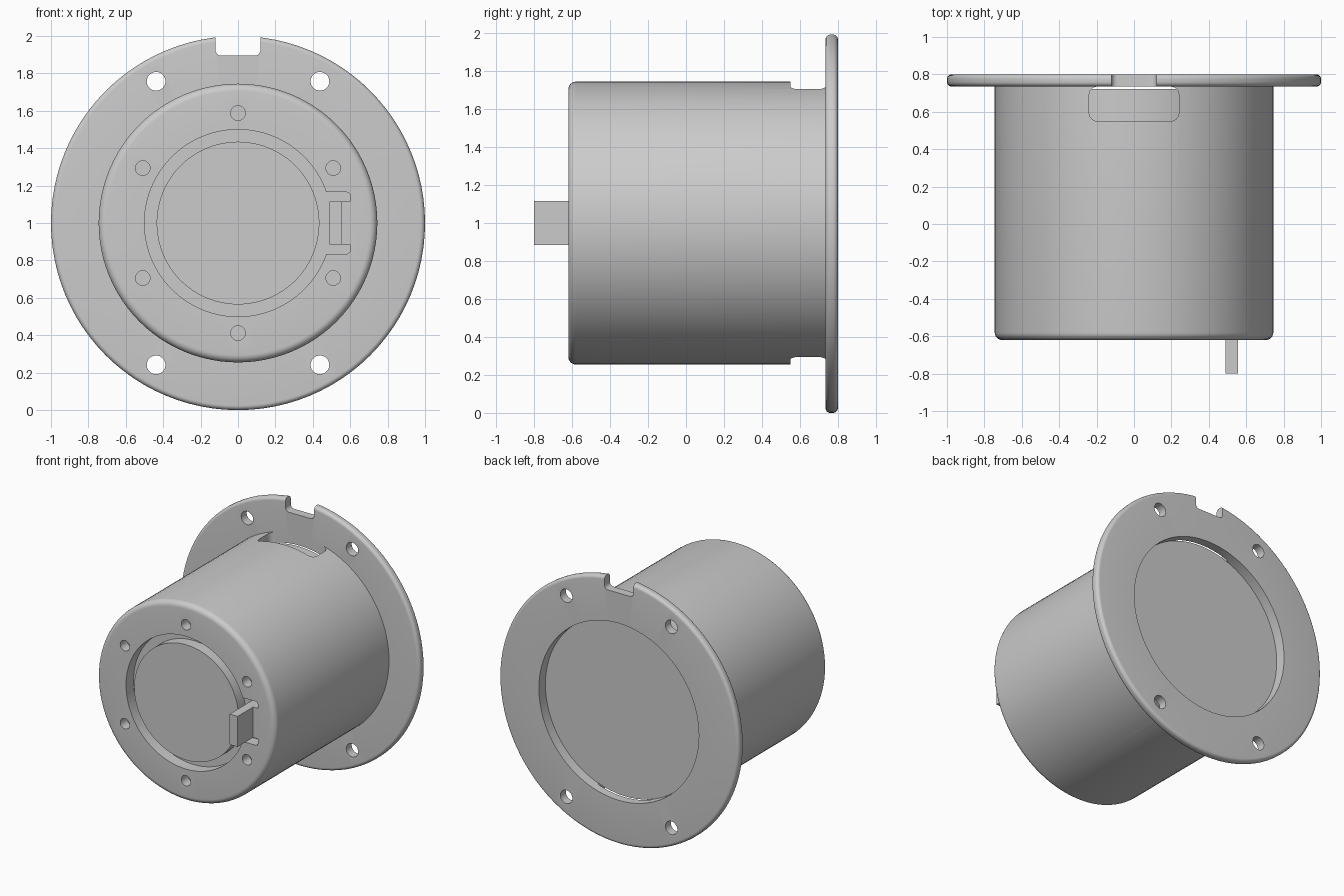
import bpy, bmesh, math
from mathutils import Matrix, Vector

if "Cube" in bpy.data.objects:
    bpy.data.objects.remove(bpy.data.objects["Cube"])

grey = bpy.data.materials.new("plain grey")
grey.use_nodes = True
COLOUR = (0.6, 0.6, 0.6, 1)
grey.diffuse_color = COLOUR
grey.node_tree.nodes["Principled BSDF"].inputs["Base Color"].default_value = COLOUR

CZ = 1.0          # height of the main axis
SEGMENTS = 96


def finish(bm, name):
    bmesh.ops.recalc_face_normals(bm, faces=bm.faces)
    mesh = bpy.data.meshes.new(name)
    bm.to_mesh(mesh)
    bm.free()
    mesh.materials.append(grey)
    ob = bpy.data.objects.new(name, mesh)
    bpy.context.collection.objects.link(ob)
    return ob


def lathe(name, profile, closed=False, x=0, z=CZ, steps=SEGMENTS):
    """Turn a (radius, y) profile around an axis along y."""
    bm = bmesh.new()
    verts = [bm.verts.new((r, y, 0)) for r, y in profile]
    pairs = list(zip(verts, verts[1:]))
    if closed:
        pairs.append((verts[-1], verts[0]))
    edges = [bm.edges.new(p) for p in pairs]
    bmesh.ops.spin(bm, geom=verts + edges, cent=(0, 0, 0), axis=(0, 1, 0),
                   angle=math.tau, steps=steps, use_duplicate=False)
    bmesh.ops.remove_doubles(bm, verts=bm.verts, dist=0.0001)
    bmesh.ops.translate(bm, vec=(x, 0, z), verts=bm.verts)
    return finish(bm, name)


def rod(name, r, y0, y1, x=0, z=CZ, steps=SEGMENTS):
    return lathe(name, [(0, y0), (r, y0), (r, y1), (0, y1)], x=x, z=z, steps=steps)


def box(name, low, high, axis=None, radius=0.0):
    """Box between two corners; edges along the given axis may be rounded."""
    low, high = Vector(low), Vector(high)
    bm = bmesh.new()
    bmesh.ops.create_cube(bm, size=1, matrix=Matrix.Translation((low + high) / 2)
                          @ Matrix.Diagonal((*(high - low), 1)))
    if radius:
        edges = [e for e in bm.edges
                 if abs((e.verts[0].co - e.verts[1].co).normalized()[axis]) > 0.9]
        bmesh.ops.bevel(bm, geom=edges, offset=radius, segments=6,
                        profile=0.5, affect='EDGES')
    return finish(bm, name)


def arc(r, y, radius, start, count=6):
    """Quarter-round corner points around (r, y)."""
    return [(r + radius * math.cos(a), y + radius * math.sin(a))
            for a in (start + math.pi / 2 * i / count for i in range(count + 1))]


def carve(ob, cutters):
    for c in cutters:
        mod = ob.modifiers.new("cut", 'BOOLEAN')
        mod.object, mod.operation, mod.solver = c, 'DIFFERENCE', 'EXACT'
    graph = bpy.context.evaluated_depsgraph_get()
    mesh = bpy.data.meshes.new_from_object(ob.evaluated_get(graph))
    ob.modifiers.clear()
    ob.data = mesh
    for c in cutters:
        bpy.data.objects.remove(c)


# Flange: rounded ring with four through holes and a notch on top
flange = lathe("flange", [(0.667, 0.735)] + arc(0.975, 0.76, 0.025, -math.pi / 2)
               + arc(0.975, 0.775, 0.025, 0) + [(0.667, 0.8)], closed=True)
cuts = [rod("hole_cutter", 0.05, 0.6, 0.9, sx * 0.438, CZ + sz * 0.758, 32)
        for sx in (-1, 1) for sz in (-1, 1)]
cuts.append(box("notch_cutter", (-0.12, 0.6, 1.895), (0.12, 0.9, 2.2), 1, 0.03))
carve(flange, cuts)

# Barrel: rounded front edge, hollow at the back
barrel = lathe("barrel", [(0, -0.62)] + arc(0.705, -0.58, 0.04, -math.pi / 2)
               + [(0.745, 0.74), (0.668, 0.74), (0.668, 0.5), (0, 0.5)])
# Six screw holes, the dial recess, the latch pocket and the two wall slots
cuts = []
for i in range(6):
    a = math.radians(30 + 60 * i)
    cuts.append(rod("screw_cutter", 0.039, -0.8, -0.54,
                    0.588 * math.cos(a), CZ + 0.588 * math.sin(a), 32))
cuts.append(rod("recess_cutter", 0.5, -0.8, -0.53))
cuts.append(box("pocket_cutter", (0.3, -0.8, 0.835), (0.6, -0.531, 1.165), 1, 0.02))
cuts.append(box("slot_cutter", (-0.24, 0.55, 0.1), (0.24, 0.735, 1.9), 2, 0.045))
carve(barrel, cuts)

# Core that fills the barrel, and the dial disc in the front recess
core = rod("core", 0.667, 0.45, 0.722)
dial = rod("dial", 0.435, -0.615, -0.5)

# Latch tab and the root joining it to the barrel
tab = box("latch_tab", (0.49, -0.8, 0.885), (0.557, -0.5, 1.115))
root = box("latch_root", (0.55, -0.615, 0.885), (0.61, -0.5, 1.115))

for ob in (flange, barrel, core, dial, tab, root):
    bpy.ops.object.select_all(action='DESELECT')
    ob.select_set(True)
    bpy.context.view_layer.objects.active = ob
    bpy.ops.object.shade_smooth_by_angle(angle=math.radians(30))
